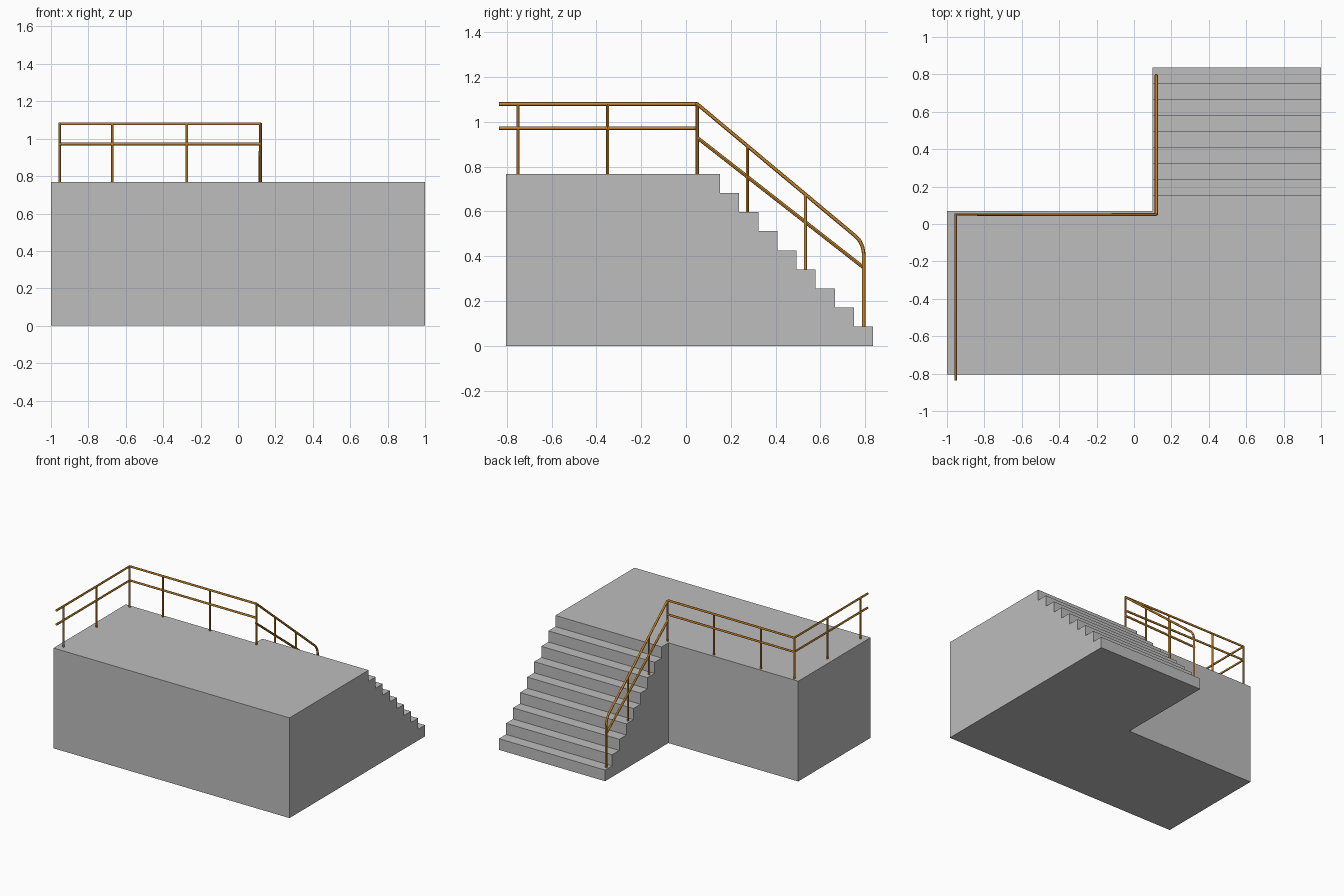
import bpy, bmesh
from mathutils import Vector

if "Cube" in bpy.data.objects:
    bpy.data.objects.remove(bpy.data.objects["Cube"])

STEPS, RISE = 9, 0.0853
H = STEPS * RISE
FRONT, BACK, STAIR_TOP, STAIR_END = -0.805, 0.07, 0.152, 0.836
TREAD = (STAIR_END - STAIR_TOP) / (STEPS - 1)
STAIR_X = 0.10


def material(name, rgb):
    m = bpy.data.materials.new(name)
    m.diffuse_color = (*rgb, 1)
    m.use_nodes = True
    m.node_tree.nodes["Principled BSDF"].inputs["Base Color"].default_value = m.diffuse_color
    return m


concrete = material("concrete grey", (0.51, 0.51, 0.51))
orange = material("railing orange", (0.58, 0.24, 0.025))

# Landing and stairs as one closed concrete body
profile = [(STAIR_TOP, H)]
for i in range(1, STEPS):
    y, z = STAIR_TOP + (i - 1) * TREAD, H - i * RISE
    profile += [(y, z), (y + TREAD, z)]
profile.append((STAIR_END, 0))

bm = bmesh.new()


def face(points):
    bm.faces.new([bm.verts.new(p) for p in points])


def plan(end, z):
    face([(-1, FRONT, z), (1, FRONT, z), (1, end, z),
          (STAIR_X, end, z), (STAIR_X, BACK, z), (-1, BACK, z)])


plan(STAIR_TOP, H)
plan(STAIR_END, 0)
face([(-1, FRONT, 0), (1, FRONT, 0), (1, FRONT, H), (-1, FRONT, H)])
face([(-1, FRONT, 0), (-1, BACK, 0), (-1, BACK, H), (-1, FRONT, H)])
face([(-1, BACK, 0), (STAIR_X, BACK, 0), (STAIR_X, BACK, H), (-1, BACK, H)])
for x, start in ((1, FRONT), (STAIR_X, BACK)):
    face([(x, y, z) for y, z in [(start, 0), (start, H)] + profile])
for (y0, z0), (y1, z1) in zip(profile, profile[1:]):
    face([(STAIR_X, y0, z0), (1, y0, z0), (1, y1, z1), (STAIR_X, y1, z1)])
bmesh.ops.remove_doubles(bm, verts=bm.verts, dist=0.0001)
bmesh.ops.recalc_face_normals(bm, faces=bm.faces)
mesh = bpy.data.meshes.new("landing_and_stairs")
bm.to_mesh(mesh)
bm.free()
mesh.materials.append(concrete)
bpy.context.collection.objects.link(bpy.data.objects.new("landing_and_stairs", mesh))


# Round tube along a path
def tube(name, points, radius=0.008):
    cu = bpy.data.curves.new(name, 'CURVE')
    cu.dimensions = '3D'
    cu.bevel_depth = radius
    cu.bevel_resolution = 4
    cu.use_fill_caps = True
    sp = cu.splines.new('POLY')
    sp.points.add(len(points) - 1)
    for p, co in zip(sp.points, points):
        p.co = (*co, 1)
    cu.materials.append(orange)
    ob = bpy.data.objects.new(name, cu)
    bpy.context.collection.objects.link(ob)
    bpy.ops.object.select_all(action='DESELECT')
    ob.select_set(True)
    bpy.context.view_layer.objects.active = ob
    bpy.ops.object.convert(target='MESH')
    bpy.ops.object.shade_smooth_by_angle()


LEFT, RIGHT, RAIL_Y, END_Y = -0.953, 0.12, 0.05, 0.794
TOP, MID = 1.08, 0.972


def slope(y):
    return TOP - 0.835 * (y - RAIL_Y)


# Handrails, the stair one bending down into its last post
tube("landing_top_rail", [(LEFT, -0.836, TOP), (LEFT, RAIL_Y, TOP), (RIGHT, RAIL_Y, TOP)])
tube("landing_middle_rail", [(LEFT, -0.836, MID), (LEFT, RAIL_Y, MID), (RIGHT, RAIL_Y, MID)])
a, b, c = (Vector((RIGHT, y, z)) for y, z in
           ((0.755, slope(0.755)), (END_Y, slope(END_Y)), (END_Y, 0.40)))
bend = [a * (1 - t) ** 2 + b * 2 * t * (1 - t) + c * t * t for t in (i / 8 for i in range(9))]
tube("stair_top_rail", [(RIGHT, RAIL_Y, TOP)] + bend + [(RIGHT, END_Y, RISE)])
tube("stair_middle_rail", [(RIGHT - 0.003, RAIL_Y, 0.93), (RIGHT - 0.003, END_Y, 0.349)])

# Posts on the landing and on the stairs
for x, y in ((LEFT, -0.75), (LEFT, -0.35), (LEFT, RAIL_Y),
             (-0.672, RAIL_Y), (-0.274, RAIL_Y), (RIGHT, RAIL_Y)):
    tube("landing_post", [(x, y, H), (x, y, TOP)], 0.007)
for y, step in ((0.274, 2), (0.533, 5)):
    tube("stair_post", [(RIGHT, y, H - step * RISE), (RIGHT, y, slope(y))], 0.007)
